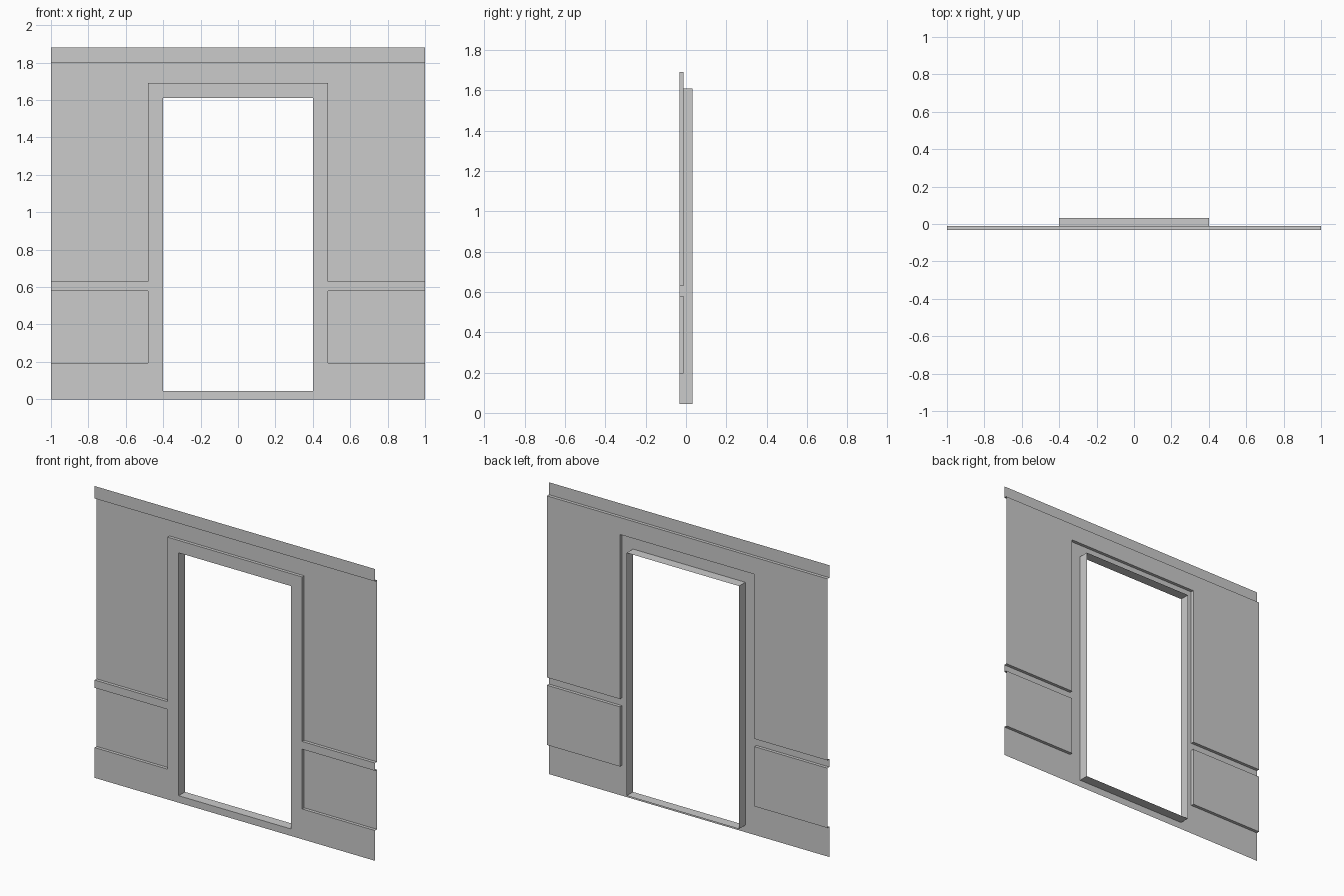
import bpy, bmesh
from mathutils import Vector

if "Cube" in bpy.data.objects:
    bpy.data.objects.remove(bpy.data.objects["Cube"])

F, B, R = -0.032, -0.012, 0.032       # trim face, wall face, rear of jamb
BASE, RAIL_LO, RAIL_HI, CORN, TOP = 0.195, 0.58, 0.63, 1.80, 1.88
DOOR_X, CASE_X = 0.40, 0.48
SILL, HEAD, CASE_TOP = 0.045, 1.61, 1.69


def sweep(name, runs):
    """Each run is (points, direction): an open sheet swept from a polyline."""
    bm = bmesh.new()
    for pts, d in runs:
        d = Vector(d)
        lo = [bm.verts.new(p) for p in pts]
        hi = [bm.verts.new(Vector(p) + d) for p in pts]
        for i in range(len(pts) - 1):
            bm.faces.new((lo[i], hi[i], hi[i + 1], lo[i + 1]))
    bmesh.ops.remove_doubles(bm, verts=bm.verts, dist=1e-5)
    me = bpy.data.meshes.new(name)
    bm.to_mesh(me)
    bm.free()
    ob = bpy.data.objects.new(name, me)
    bpy.context.collection.objects.link(ob)
    return ob


def along_x(x0, x1, profile):
    return [(x0, y, z) for y, z in profile], (x1 - x0, 0, 0)


# Side walls: baseboard, lower panel, chair rail, upper panel, cornice
wall = [(F, 0), (F, BASE), (B, BASE), (B, RAIL_LO), (F, RAIL_LO),
        (F, RAIL_HI), (B, RAIL_HI), (B, CORN), (F, CORN), (F, TOP)]
sweep("left_wall", [along_x(-1, -CASE_X, wall)])
sweep("right_wall", [along_x(CASE_X, 1, wall)])

# Wall and cornice over the door, with the ledge of the casing
over = [(F, CASE_TOP), (B, CASE_TOP), (B, CORN), (F, CORN), (F, TOP)]
sweep("wall_over_door", [along_x(-CASE_X, CASE_X, over)])

# Door casing: stiles, head, sill face and the returns back to the panels
runs = [along_x(-CASE_X, -DOOR_X, [(F, 0), (F, SILL), (F, HEAD), (F, CASE_TOP)]),
        along_x(-DOOR_X, DOOR_X, [(F, HEAD), (F, CASE_TOP)]),
        along_x(-DOOR_X, DOOR_X, [(F, 0), (F, SILL)]),
        along_x(DOOR_X, CASE_X, [(F, 0), (F, SILL), (F, HEAD), (F, CASE_TOP)])]
for z0, z1 in ((BASE, RAIL_LO), (RAIL_HI, CASE_TOP)):
    runs.append(([(CASE_X, B, z0), (CASE_X, F, z0)], (0, 0, z1 - z0)))
    runs.append(([(-CASE_X, F, z0), (-CASE_X, B, z0)], (0, 0, z1 - z0)))
sweep("door_casing", runs)

# Jamb lining through the opening
loop = [(DOOR_X, SILL), (-DOOR_X, SILL), (-DOOR_X, HEAD), (DOOR_X, HEAD), (DOOR_X, SILL)]
sweep("door_jamb", [([(x, F, z) for x, z in loop], (0, R - F, 0))])
